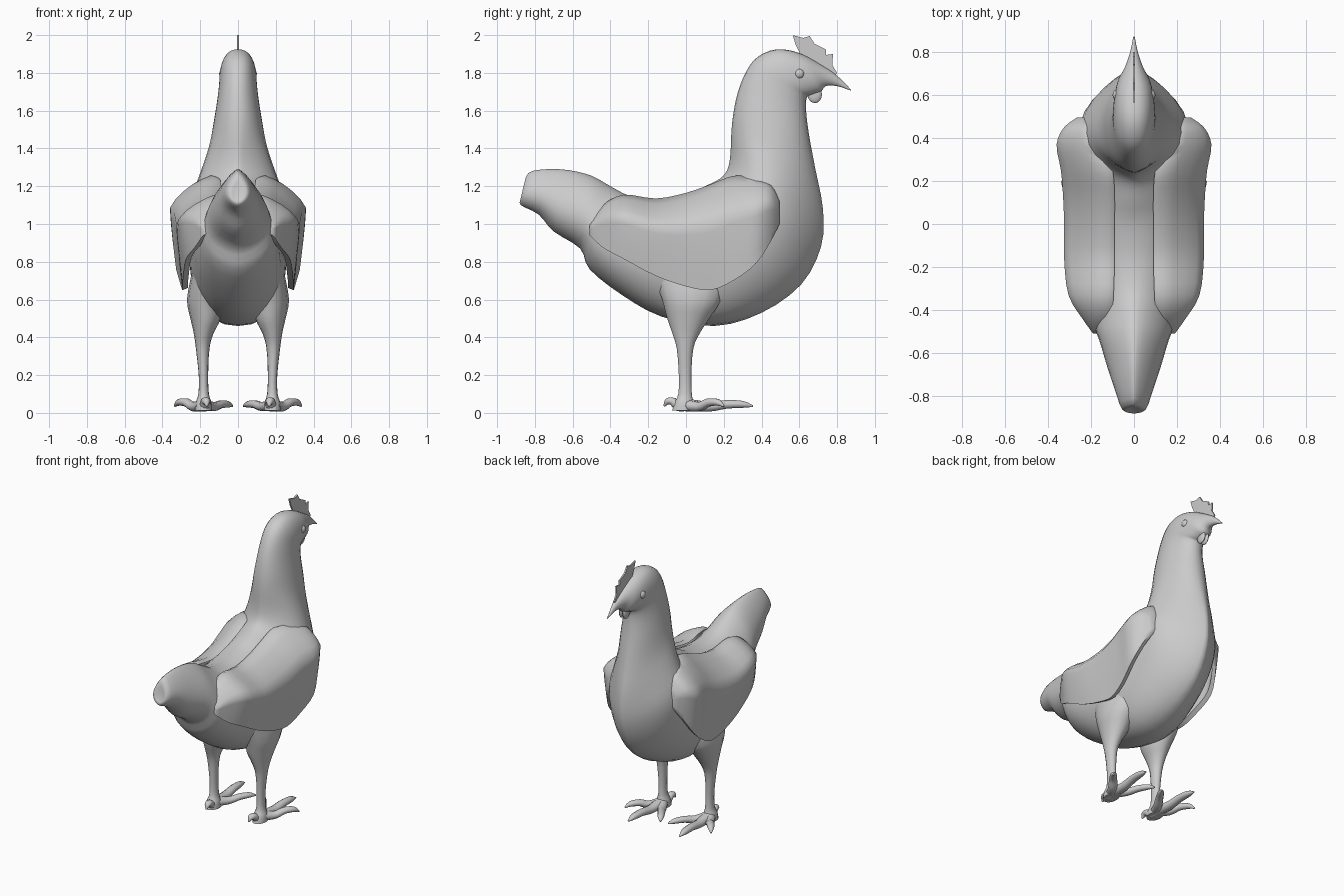
import bpy
import bmesh
import math
from mathutils import Vector

old = bpy.data.objects.get("Cube")
if old:
    bpy.data.objects.remove(old, do_unlink=True)

# One plain grey for the whole bird
grey = bpy.data.materials.new("light_grey")
grey.use_nodes = True
grey.diffuse_color = (0.6, 0.6, 0.6, 1)
grey.node_tree.nodes["Principled BSDF"].inputs["Base Color"].default_value = (0.6, 0.6, 0.6, 1)


def finish(name, bm, angle):
    """Turn a bmesh into a smooth shaded object."""
    bmesh.ops.recalc_face_normals(bm, faces=bm.faces)
    mesh = bpy.data.meshes.new(name)
    bm.to_mesh(mesh)
    bm.free()
    mesh.materials.append(grey)
    obj = bpy.data.objects.new(name, mesh)
    bpy.context.collection.objects.link(obj)
    bpy.ops.object.select_all(action='DESELECT')
    obj.select_set(True)
    bpy.context.view_layer.objects.active = obj
    bpy.ops.object.shade_smooth_by_angle(angle=math.radians(angle))


def smooth_rows(rows, steps=3):
    """Catmull-Rom interpolation between rows of section values."""
    out = []
    last = len(rows) - 1
    for i in range(last):
        quad = (rows[max(i - 1, 0)], rows[i], rows[i + 1], rows[min(i + 2, last)])
        for s in range(steps):
            t = s / steps
            out.append([q + (t * (c - a) + t * t * (2 * a - 5 * q + 4 * c - d)
                             + t ** 3 * (3 * q - a - 3 * c + d)) / 2
                        for a, q, c, d in zip(*quad)])
    return out + [list(rows[last])]


def loft(name, rings, angle=55):
    """Skin closed rings of points and cap both ends."""
    bm = bmesh.new()
    loops = [[bm.verts.new(p) for p in ring] for ring in rings]
    n = len(loops[0])
    for a, b in zip(loops, loops[1:]):
        for i in range(n):
            j = (i + 1) % n
            bm.faces.new((a[i], a[j], b[j], b[i]))
    bm.faces.new(loops[0])
    bm.faces.new(loops[-1])
    finish(name, bm, angle)


def circle(n):
    return [math.tau * i / n for i in range(n)]


# Tail, body, neck and head: top y, z, bottom y, z, half width, sharpness
body_rows = [
    (-.855, 1.20, -.872, 1.13, .02, 1.35),
    (-.835, 1.27, -.875, 1.10, .055, 1.35),
    (-.74, 1.29, -.78, 1.05, .088, 1.35),
    (-.62, 1.285, -.70, .96, .12, 1.3),
    (-.50, 1.255, -.56, .87, .16, 1.25),
    (-.40, 1.20, -.51, .76, .19, 1.2),
    (-.30, 1.15, -.34, .625, .22, 1.1),
    (-.16, 1.13, -.13, .51, .24, .95),
    (0, 1.155, .15, .46, .255, .85),
    (.10, 1.20, .40, .53, .26, 1.1),
    (.18, 1.24, .61, .68, .26, 1.4),
    (.22, 1.29, .715, .88, .25, 1.6),
    (.235, 1.37, .725, 1.08, .205, 1.6),
    (.24, 1.48, .685, 1.29, .157, 1.25),
    (.25, 1.58, .65, 1.48, .13, 1),
    (.275, 1.70, .635, 1.61, .11, 1),
    (.32, 1.81, .64, 1.67, .10, .9),
    (.38, 1.885, .66, 1.68, .098, .85),
    (.48, 1.925, .69, 1.69, .09, .85),
    (.60, 1.905, .715, 1.70, .075, .9),
    (.72, 1.84, .74, 1.73, .042, 1),
    (.80, 1.785, .80, 1.73, .018, 1),
    (.873, 1.712, .873, 1.706, .003, 1),
]
rings = []
for ty, tz, by, bz, width, sharp in smooth_rows(body_rows):
    # Tail sections are tent shaped, chest sections come to a keel in front
    skew = (0.3 if by > 0 else -0.9) * max(sharp - 1, 0)
    ring = []
    for a in circle(28):
        mix = (1 + math.cos(a)) / 2
        x = math.copysign(abs(math.sin(a)) ** sharp, math.sin(a)) * width
        x *= 1 + skew * math.cos(a)
        ring.append((x, by + (ty - by) * mix, bz + (tz - bz) * mix))
    rings.append(ring)
loft("body", rings)

# Comb: a thin jagged plate along the head
comb_outline = [(.60, 1.86), (.60, 1.91), (.58, 1.95), (.565, 2.0), (.62, 1.985),
                (.655, 1.995), (.68, 1.955), (.74, 1.925), (.742, 1.895),
                (.778, 1.90), (.775, 1.84), (.80, 1.80), (.78, 1.77), (.70, 1.79)]
loft("comb", [[(x, y, z) for y, z in comb_outline] for x in (-.005, .005)], 20)


def ball(name, centre, size):
    bm = bmesh.new()
    bmesh.ops.create_uvsphere(bm, u_segments=12, v_segments=8, radius=1)
    bmesh.ops.scale(bm, vec=size, verts=bm.verts)
    bmesh.ops.translate(bm, vec=centre, verts=bm.verts)
    finish(name, bm, 60)


def tube(name, path, flat=0.85):
    """Tapered tube along x, y, z, radius rows."""
    rows = smooth_rows(path)
    tube_rings = []
    for i, row in enumerate(rows):
        before, after = rows[max(i - 1, 0)], rows[min(i + 1, len(rows) - 1)]
        along = (Vector(after[:3]) - Vector(before[:3])).normalized()
        side = along.cross(Vector((0, 0, 1))).normalized()
        up = side.cross(along)
        tube_rings.append([Vector(row[:3]) + row[3] * (side * math.cos(a) + up * math.sin(a) * flat)
                           for a in circle(10)])
    loft(name, tube_rings)


# Wing slices: y, top z, bottom z, inner x, outer x, lower x
wing_rows = [
    (-.51, 1.0, .94, .165, .19, .185),
    (-.44, 1.10, .875, .135, .24, .23),
    (-.33, 1.155, .815, .125, .305, .275),
    (-.16, 1.135, .725, .12, .325, .29),
    (0, 1.165, .67, .12, .325, .295),
    (.13, 1.21, .65, .12, .33, .295),
    (.25, 1.255, .70, .13, .34, .31),
    (.37, 1.245, .79, .18, .36, .33),
    (.45, 1.21, .91, .21, .325, .30),
    (.495, 1.12, 1.0, .24, .265, .255),
]
# Leg sections: z, centre x, centre y, radius x, radius y
leg_rows = [
    (.74, .165, .02, .08, .20),
    (.60, .178, .03, .092, .16),
    (.50, .172, .012, .08, .114),
    (.42, .182, 0, .052, .074),
    (.34, .187, -.005, .036, .045),
    (.20, .183, -.005, .025, .034),
    (.10, .182, -.005, .028, .037),
    (.055, .182, -.01, .042, .052),
    (.012, .182, -.01, .045, .065),
]
# Toe tips: x, y, radius at the knuckle and knuckle height
toes = {"inner_toe": (.03, .24, .025, .045), "middle_toe": (.20, .355, .028, .045),
        "outer_toe": (.335, .20, .026, .055), "back_toe": (.165, -.115, .026, .06)}

for label, s in (("left", 1), ("right", -1)):
    # Folded wing, a thick shell with a sloping shoulder
    rings = []
    for y, top, low, inner, outer, lower in smooth_rows(wing_rows):
        shell = []
        for i in range(11):
            t = i / 10
            if t < 0.4:
                u = t / 0.4
                x = inner + (outer - inner) * (u + math.sin(u * math.pi / 2)) / 2
            else:
                x = outer + (lower - outer) * ((t - 0.4) / 0.6) ** 1.5
            shell.append((x, top + (low - top) * t ** 1.15))
        lining = [(x - 0.03, z - 0.012 * (1 - i / 5)) for i, (x, z) in enumerate(shell)]
        rings.append([(s * x, y, z) for x, z in shell + lining[::-1]])
    loft(label + "_wing", rings)

    # Thigh and shank
    loft(label + "_leg", [[(s * (cx + rx * math.cos(a)), cy + ry * math.sin(a), z)
                           for a in circle(14)]
                          for z, cx, cy, rx, ry in smooth_rows(leg_rows)])

    # Toes with raised knuckles and drooping claws
    for toe, (x, y, r, high) in toes.items():
        def at(t, z, radius):
            return (s * (.182 + (x - .182) * t), y * t, z, radius)
        tube(label + "_" + toe, [at(0, .042, r * 1.5), at(.35, .033, r * 1.15), at(.6, high, r),
                                 at(.85, high, r * 0.8), at(1, .035, .005)])

    # Eye and wattle
    ball(label + "_eye", (s * .08, .60, 1.795), (.02, .026, .026))
    ball(label + "_wattle", (s * .014, .682, 1.685), (.014, .038, .045))
